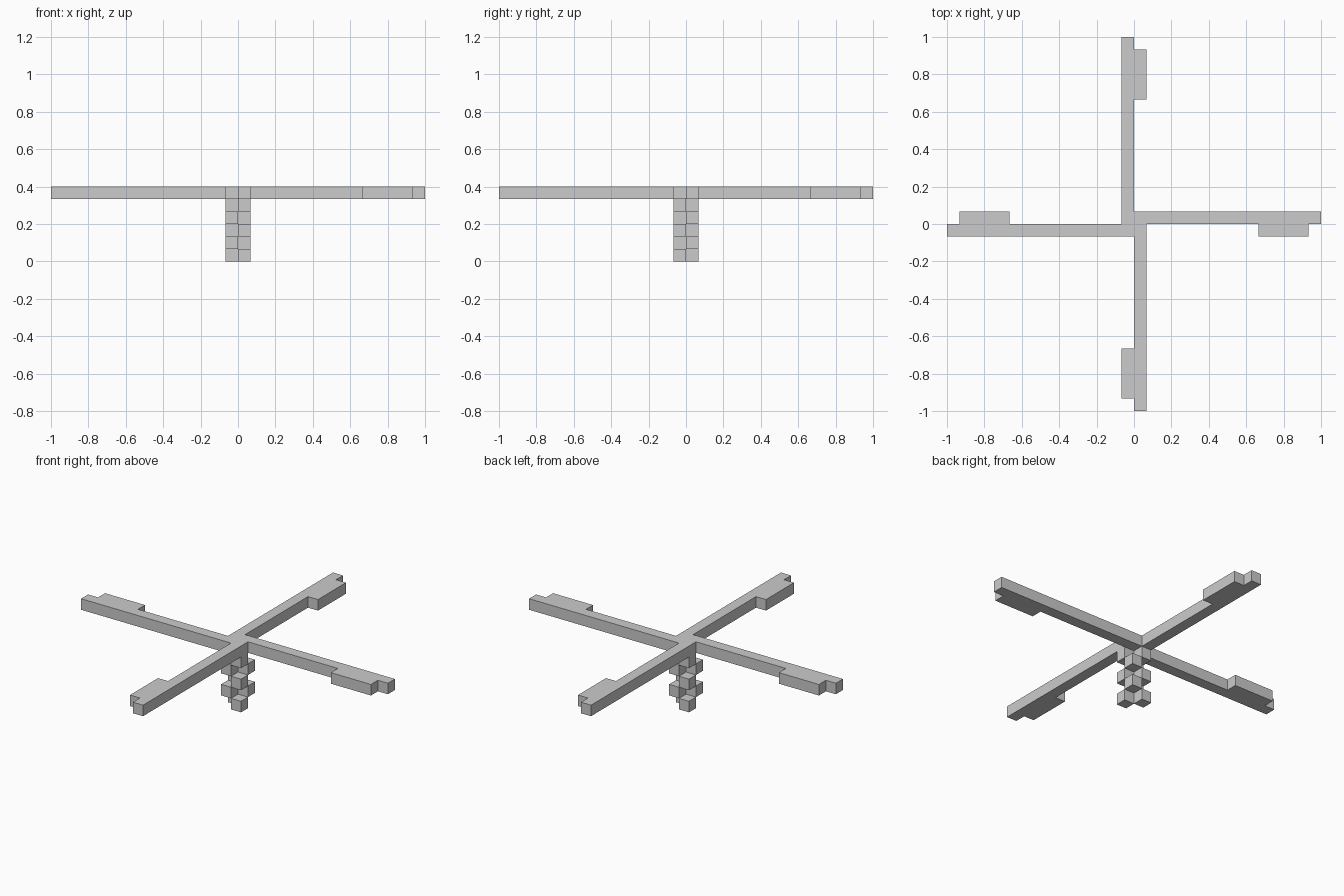
import bpy, bmesh
from mathutils import Matrix, Vector

if "Cube" in bpy.data.objects:
    bpy.data.objects.remove(bpy.data.objects["Cube"])

U = 2 / 30  # one block of the grid


def add_object(name, bm):
    bmesh.ops.recalc_face_normals(bm, faces=bm.faces[:])
    mesh = bpy.data.meshes.new(name)
    bm.to_mesh(mesh)
    bm.free()
    obj = bpy.data.objects.new(name, mesh)
    bpy.context.collection.objects.link(obj)
    return obj


# Rotor: outline of one blade, turned four times and extruded one block
blade = [(1, 0), (10, 0), (10, -1), (14, -1), (14, 0), (15, 0), (15, 1)]
bm = bmesh.new()
outline = []
for turn in range(4):
    for x, y in blade:
        for _ in range(turn):
            x, y = -y, x
        outline.append(bm.verts.new((x * U, y * U, 5 * U)))
face = bm.faces.new(outline)
top = bmesh.ops.extrude_face_region(bm, geom=[face])["geom"]
bmesh.ops.translate(bm, vec=(0, 0, U),
                    verts=[v for v in top if isinstance(v, bmesh.types.BMVert)])
add_object("rotor_blades", bm)

# Mast: five layers of two diagonal blocks, alternating direction
bm = bmesh.new()
for layer in range(5):
    flip = -1 if layer % 2 == 0 else 1
    for side in (-1, 1):
        centre = Vector((side * 0.5, side * flip * 0.5, layer + 0.5)) * U
        bmesh.ops.create_cube(bm, size=U, matrix=Matrix.Translation(centre))
add_object("mast", bm)
